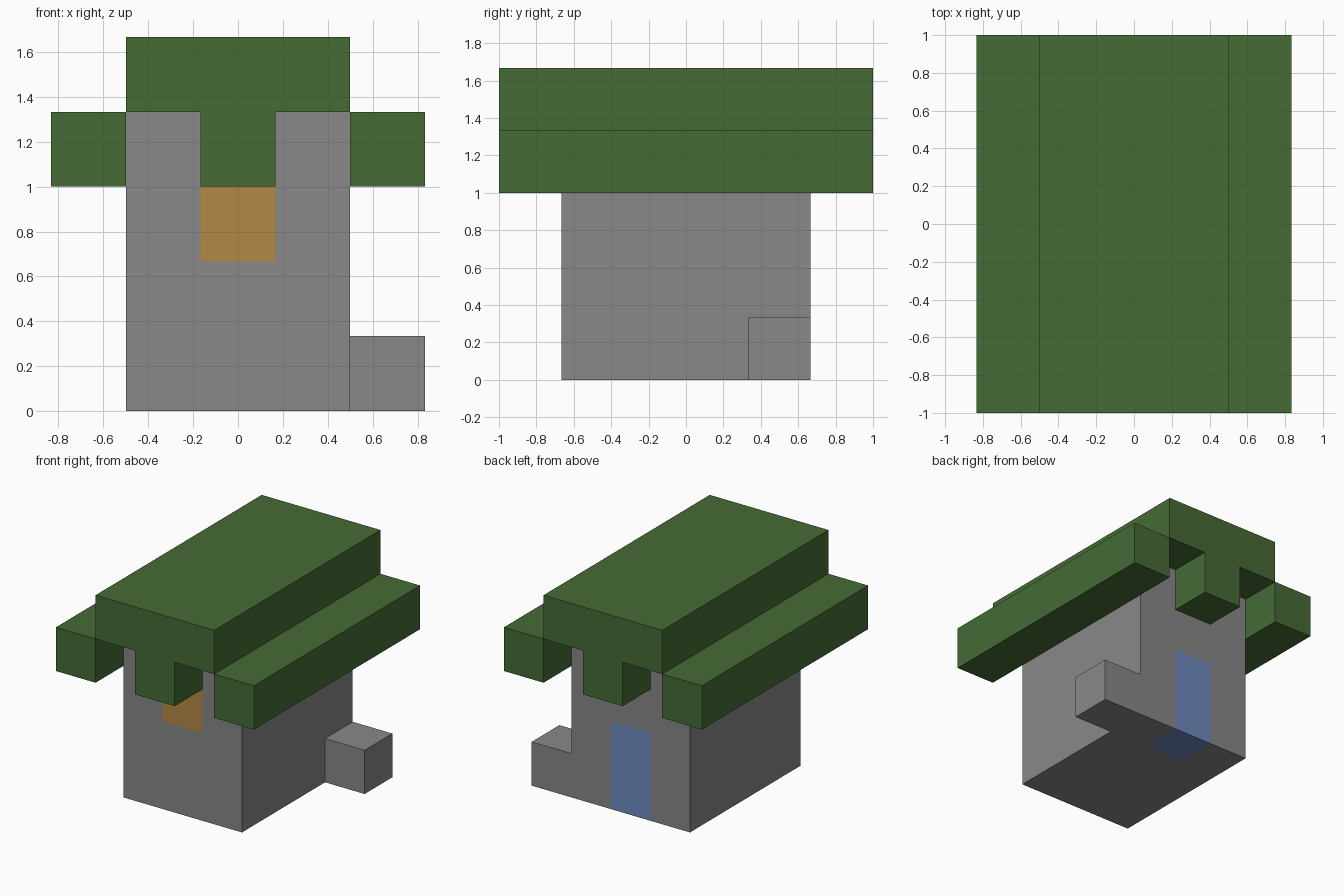
import bpy
import bmesh
from mathutils import Vector

if "Cube" in bpy.data.objects:
    bpy.data.objects.remove(bpy.data.objects["Cube"], do_unlink=True)

U = 1 / 3  # building block size


def linear(c):
    c /= 255
    return c / 12.92 if c <= 0.04045 else ((c + 0.055) / 1.055) ** 2.4


def material(name, rgb):
    mat = bpy.data.materials.new(name)
    mat.use_nodes = True
    color = [linear(c) for c in rgb] + [1]
    mat.diffuse_color = color
    bsdf = next(n for n in mat.node_tree.nodes if n.type == "BSDF_PRINCIPLED")
    bsdf.inputs["Base Color"].default_value = color
    return mat


stone = material("stone grey", (136, 136, 136))
leaf = material("roof green", (70, 107, 53))
amber = material("window amber", (178, 137, 68))
blue = material("door blue", (110, 138, 190))


def box(name, low, high, *mats, cuts=(), rule=None):
    """Box between two corners in block units, cut by planes and coloured by a rule."""
    low, high = Vector(low), Vector(high)
    bm = bmesh.new()
    bmesh.ops.create_cube(bm, size=1)
    for v in bm.verts:
        v.co = [(a + b) / 2 + c * (b - a) for a, b, c in zip(low, high, v.co)]
    for point, normal in cuts:
        bmesh.ops.bisect_plane(bm, geom=bm.verts[:] + bm.edges[:] + bm.faces[:],
                               plane_co=point, plane_no=normal)
    bm.normal_update()
    if rule:
        for f in bm.faces:
            f.material_index = rule(f.calc_center_median(), f.normal)
    bmesh.ops.scale(bm, vec=(U, U, U), verts=bm.verts)
    mesh = bpy.data.meshes.new(name)
    bm.to_mesh(mesh)
    bm.free()
    for m in mats:
        mesh.materials.append(m)
    obj = bpy.data.objects.new(name, mesh)
    bpy.context.collection.objects.link(obj)
    return obj


# Walls, with a window in the front and a door in the back
def wall_colour(c, n):
    if abs(c.x) < 0.5:
        if n.y < -0.5 and 2 < c.z < 3:
            return 1
        if c.y > 1 and c.z < 2 and (n.y > 0.5 or n.z < -0.5):
            return 2
    return 0


box("house_walls", (-1.5, -2, 0), (1.5, 2, 4), stone, amber, blue,
    cuts=[((-0.5, 0, 0), (1, 0, 0)), ((0.5, 0, 0), (1, 0, 0)), ((0, 1, 0), (0, 1, 0)),
          ((0, 0, 2), (0, 0, 1)), ((0, 0, 3), (0, 0, 1))],
    rule=wall_colour)

# Low block beside the rear corner
box("side_block", (1.5, 1, 0), (2.5, 2, 1), stone)

# Roof cap, side eaves and the ridge beam ends
box("roof_cap", (-1.5, -3, 4), (1.5, 3, 5), leaf)
box("left_eave", (1.5, -3, 3), (2.5, 3, 4), leaf)
box("right_eave", (-2.5, -3, 3), (-1.5, 3, 4), leaf)
box("front_beam_end", (-0.5, -3, 3), (0.5, -2, 4), leaf)
box("back_beam_end", (-0.5, 2, 3), (0.5, 3, 4), leaf)
